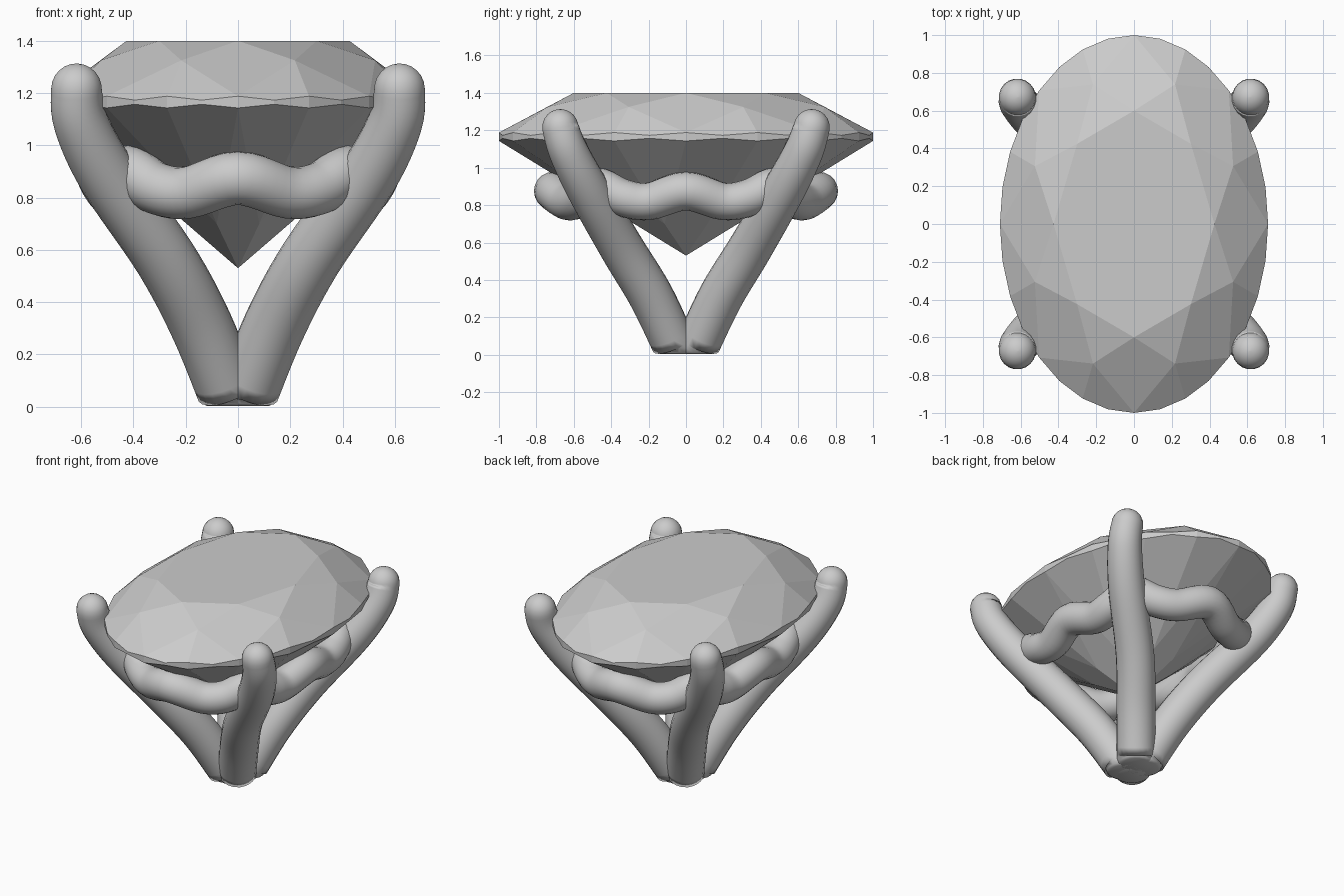
import bpy, bmesh, math
from mathutils import Vector

if "Cube" in bpy.data.objects:
    bpy.data.objects.remove(bpy.data.objects["Cube"])


def make_object(name, bm, smooth):
    bmesh.ops.recalc_face_normals(bm, faces=bm.faces[:])
    me = bpy.data.meshes.new(name)
    bm.to_mesh(me)
    bm.free()
    for p in me.polygons:
        p.use_smooth = smooth
    ob = bpy.data.objects.new(name, me)
    bpy.context.collection.objects.link(ob)
    return ob


def spline(pts, steps, closed):
    """Catmull-Rom through points of any dimension."""
    n, out = len(pts), []
    get = lambda i: pts[i % n] if closed else pts[max(0, min(n - 1, i))]
    for i in range(n if closed else n - 1):
        a, b, c, d = (get(i + k) for k in (-1, 0, 1, 2))
        for s in range(steps):
            t = s / steps
            out.append([0.5 * (2 * q + (r - p) * t + (2 * p - 5 * q + 4 * r - w) * t * t
                               + (3 * q - p - 3 * r + w) * t ** 3)
                        for p, q, r, w in zip(a, b, c, d)])
    if not closed:
        out.append(list(pts[-1]))
    return out


def tube(name, path, ref, closed=False, sides=20, start_tangent=None):
    """Loft circles along a path of (x, y, z, radius)."""
    bm = bmesh.new()
    rings, n = [], len(path)
    for i, (x, y, z, r) in enumerate(path):
        if closed:
            a, b = path[i - 1], path[(i + 1) % n]
        else:
            a, b = path[max(i - 1, 0)], path[min(i + 1, n - 1)]
        t = (Vector(b[:3]) - Vector(a[:3])).normalized()
        if start_tangent and z < 0.06:
            t = Vector(start_tangent)
        u = t.cross(Vector(ref)).normalized()
        v = u.cross(t)
        c = Vector((x, y, z))
        rings.append([bm.verts.new(c + r * (math.cos(k * math.tau / sides) * u
                                            + math.sin(k * math.tau / sides) * v))
                      for k in range(sides)])
    for i in range(n if closed else n - 1):
        p, q = rings[i], rings[(i + 1) % n]
        for k in range(sides):
            m = (k + 1) % sides
            bm.faces.new((p[k], p[m], q[m], q[k]))
    if not closed:
        bm.faces.new(rings[0])
        bm.faces.new(rings[-1])
    return make_object(name, bm, True)


# Oval brilliant-cut gem
bm = bmesh.new()


def ring(count, offset, radius, heights):
    return [bm.verts.new((0.71 * radius * math.cos(a), radius * math.sin(a), heights[i % len(heights)]))
            for i in range(count)
            for a in [(i + offset) * math.tau / count]]


table = ring(8, 0, 0.6, [1.4])
star = ring(8, 0.5, 0.8, [1.325])
upper = ring(32, 0, 1.0, [1.188, 1.173])
lower = ring(32, 0, 1.0, [1.143, 1.157])
low = ring(8, 0.5, 0.3, [0.53 + 0.613 * 0.3 * math.cos(math.pi / 8)])
culet = bm.verts.new((0, 0, 0.53))
bm.faces.new(table)
for i in range(8):
    j, g = (i + 1) % 8, 4 * i
    bm.faces.new((table[i], star[i], table[j]))
    bm.faces.new((table[i], star[i - 1], upper[g], star[i]))
    bm.faces.new((culet, low[i - 1], lower[g], low[i]))
    for s in (0, 2):
        tri = [(g + s + k) % 32 for k in range(3)]
        bm.faces.new([star[i]] + [upper[k] for k in tri])
        bm.faces.new([low[i]] + [lower[k] for k in tri])
for k in range(32):
    m = (k + 1) % 32
    bm.faces.new((upper[k], upper[m], lower[m], lower[k]))
make_object("gem", bm, False)

# Four prongs rising from the base, with domed tips
prong = spline([(.03, .055, .035, .118), (.14, .185, .31, .12), (.28, .343, .57, .118),
                (.50, .525, .885, .113), (.602, .63, 1.09, .105), (.618, .672, 1.215, .098)], 6, False)
prong = [[.03, .055, .003, .09], [.03, .055, .012, .108]] + prong
for k in range(1, 7):
    a = k * math.pi / 12.2
    prong.append([.618 - .004 * math.sin(a), .672, 1.215 + .098 * math.sin(a), .098 * math.cos(a)])
for sx, sy, name in ((1, -1, "front_right"), (-1, -1, "front_left"),
                     (1, 1, "back_right"), (-1, 1, "back_left")):
    path = [(sx * x, sy * y, z, r) for x, y, z, r in prong]
    tube(name + "_prong", path, (sy, -sx, 0), start_tangent=(0, 0, 1))

# Wavy gallery rail around the gem, one quarter mirrored into a loop
quarter = [(0, .71, .875, .103), (.19, .635, .82, .1), (.31, .57, .835, .1), (.42, .475, .9, .1),
           (.465, .34, .84, .1), (.475, .2, .82, .1), (.51, 0, .875, .103)]
half = quarter + [(x, -y, z, r) for x, y, z, r in quarter[-2::-1]]
loop = half + [(-x, y, z, r) for x, y, z, r in half[-2:0:-1]]
tube("gallery_rail", spline(loop, 6, True), (0, 0, 1), closed=True)
